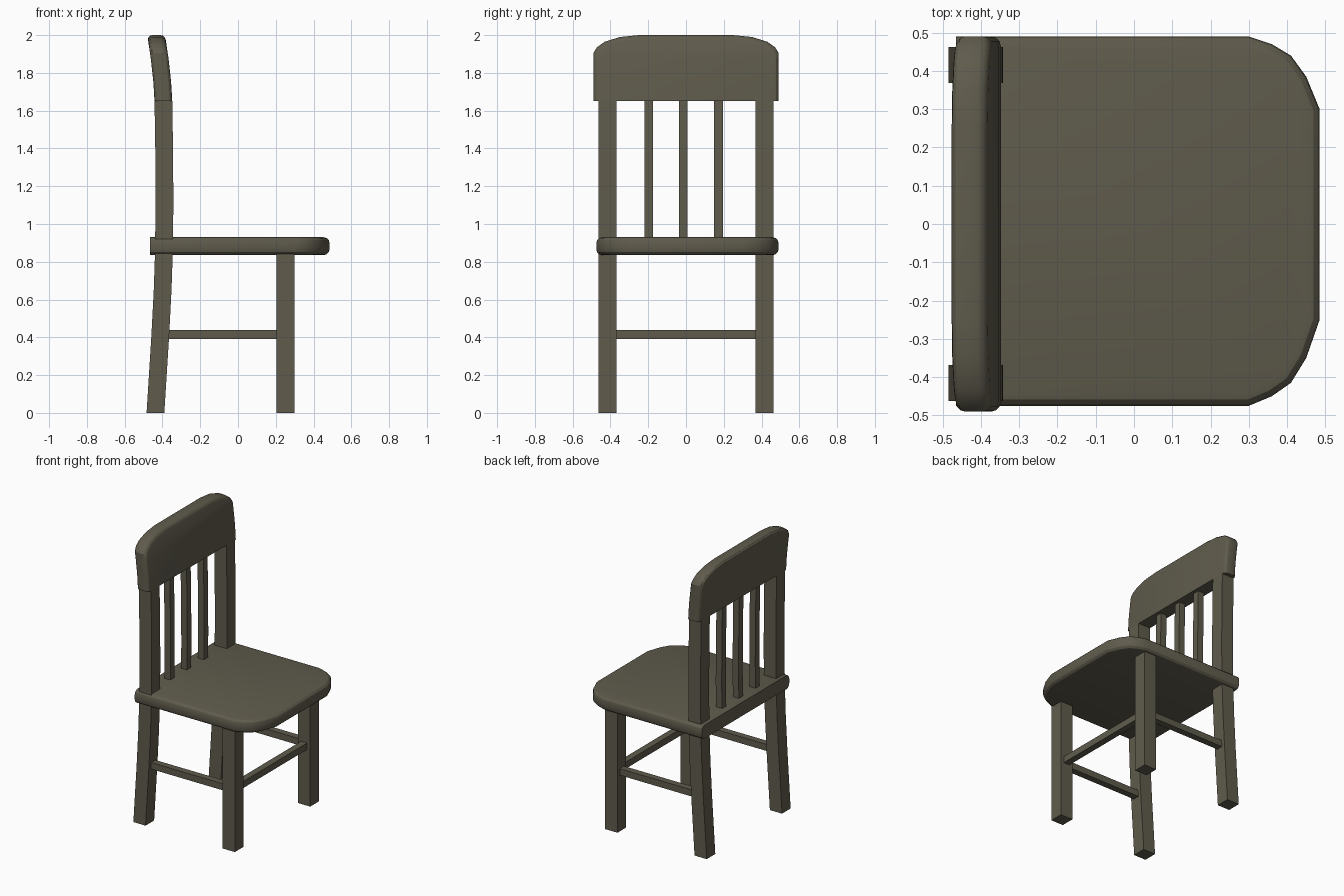
import bpy, bmesh
from mathutils import Vector

if "Cube" in bpy.data.objects:
    bpy.data.objects.remove(bpy.data.objects["Cube"])

wood = bpy.data.materials.new("dark olive wood")
wood.diffuse_color = (0.115, 0.105, 0.073, 1)
wood.use_nodes = True
wood.node_tree.nodes["Principled BSDF"].inputs["Base Color"].default_value = wood.diffuse_color

# centre line of the bent back: (height, x)
BEND = [(0, -0.437), (0.4, -0.412), (0.65, -0.399), (0.83, -0.393), (1.1, -0.389),
        (1.4, -0.391), (1.65, -0.395), (1.75, -0.401), (1.87, -0.414), (2.0, -0.433)]


def bend_x(z):
    for (z0, x0), (z1, x1) in zip(BEND, BEND[1:]):
        if z <= z1:
            return x0 + (x1 - x0) * (z - z0) / (z1 - z0)
    return BEND[-1][1]


def finish(name, bm, bent=False):
    if bent:
        for z, _ in BEND[1:-1]:
            bmesh.ops.bisect_plane(bm, geom=bm.verts[:] + bm.edges[:] + bm.faces[:],
                                   plane_co=(0, 0, z), plane_no=(0, 0, 1), dist=1e-4)
        for v in bm.verts:
            v.co.x += bend_x(v.co.z)
    bmesh.ops.recalc_face_normals(bm, faces=bm.faces[:])
    me = bpy.data.meshes.new(name)
    bm.to_mesh(me)
    bm.free()
    me.materials.append(wood)
    ob = bpy.data.objects.new(name, me)
    bpy.context.collection.objects.link(ob)
    bpy.ops.object.select_all(action='DESELECT')
    ob.select_set(True)
    bpy.context.view_layer.objects.active = ob
    bpy.ops.object.shade_smooth_by_angle(angle=0.5)
    return ob


def box(name, x, y, z, bent=False):
    bm = bmesh.new()
    bmesh.ops.create_cube(bm, size=1)
    for v in bm.verts:
        v.co = Vector([(a + b) / 2 + c * (b - a) for (a, b), c in zip((x, y, z), v.co)])
    return finish(name, bm, bent)


def rounded_slab(name, outline, push, width, is_flat_end, bent=False):
    """Extrude an outline and round its rims, except along one flat end."""
    bm = bmesh.new()
    face = bm.faces.new([bm.verts.new(p) for p in outline])
    ext = bmesh.ops.extrude_face_region(bm, geom=[face])["geom"]
    new = [v for v in ext if isinstance(v, bmesh.types.BMVert)]
    # keep a closed solid whether or not the source face survived the extrusion
    if not any(len(f.verts) == len(outline) and all(v not in new for v in f.verts)
               for f in bm.faces):
        bm.faces.new([v for v in bm.verts if v not in new])
    bmesh.ops.translate(bm, vec=push, verts=new)
    axis = Vector(push).normalized()
    rims = [e for e in bm.edges
            if abs((e.verts[0].co - e.verts[1].co).dot(axis)) < 1e-5
            and not all(is_flat_end(v.co) for v in e.verts)]
    bmesh.ops.recalc_face_normals(bm, faces=bm.faces[:])
    bmesh.ops.bevel(bm, geom=rims, offset=width, segments=3, profile=0.5,
                    affect='EDGES', clamp_overlap=True)
    return finish(name, bm, bent)


# seat with rounded front corners and a straight back edge
right = [(-0.465, -0.475), (0.30, -0.475), (0.36, -0.45), (0.41, -0.415), (0.45, -0.35), (0.485, -0.25)]
left = [(0.485, 0.30), (0.45, 0.385), (0.41, 0.44), (0.36, 0.47), (0.30, 0.49), (-0.465, 0.49)]
rounded_slab("seat", [(x, y, 0.835) for x, y in right + left], (0, 0, 0.095), 0.032,
             lambda c: c.x < -0.46)

# top rail of the back
half = [(0.49, 1.65), (0.49, 1.905), (0.472, 1.935), (0.43, 1.965), (0.35, 1.99), (0.25, 2.0)]
rail = half + [(-y, z) for y, z in reversed(half)]
rounded_slab("top_rail", [(-0.047, y, z) for y, z in rail], (0.094, 0, 0), 0.025,
             lambda c: c.z < 1.651, bent=True)

# legs and side stretchers
for side, s in (("right", -1), ("left", 1)):
    ys = sorted((s * 0.368, s * 0.463))
    box(f"back_leg_{side}", (-0.047, 0.047), ys, (0, 1.65), bent=True)
    box(f"front_leg_{side}", (0.205, 0.30), ys, (0, 0.84))
    box(f"side_stretcher_{side}", (-0.38, 0.215), sorted((s * 0.392, s * 0.438)), (0.392, 0.438))

# stretcher between the front legs
box("front_stretcher", (0.23, 0.276), (-0.38, 0.38), (0.392, 0.438))

# slats in the back
for i, y in enumerate((-0.198, -0.014, 0.172)):
    box(f"back_slat_{i + 1}", (-0.023, 0.023), (y - 0.023, y + 0.023), (0.92, 1.66), bent=True)
